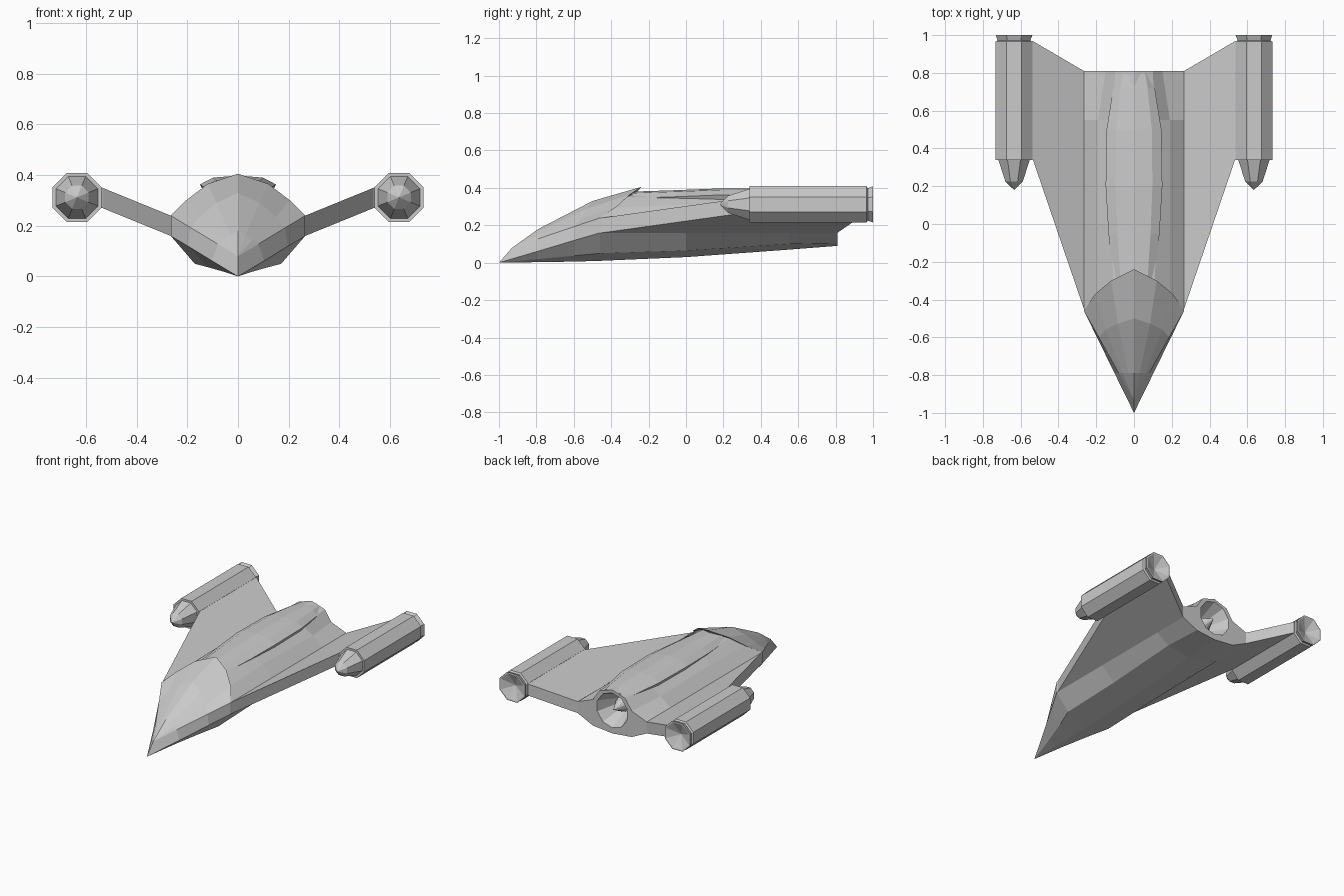
import bpy, bmesh, math

if "Cube" in bpy.data.objects:
    bpy.data.objects.remove(bpy.data.objects["Cube"])


def make(name, rings):
    """Closed loft through equal-length rings of points, capped at both ends."""
    bm = bmesh.new()
    vs = [[bm.verts.new(p) for p in r] for r in rings]
    n = len(vs[0])
    for a, b in zip(vs, vs[1:]):
        for i in range(n):
            j = (i + 1) % n
            bm.faces.new((a[i], a[j], b[j], b[i]))
    bm.faces.new(vs[0])
    bm.faces.new(vs[-1][::-1])
    bmesh.ops.remove_doubles(bm, verts=bm.verts, dist=0.0005)
    bmesh.ops.dissolve_degenerate(bm, edges=bm.edges, dist=0.0005)
    bmesh.ops.recalc_face_normals(bm, faces=bm.faces)
    me = bpy.data.meshes.new(name)
    bm.to_mesh(me)
    bm.free()
    ob = bpy.data.objects.new(name, me)
    bpy.context.collection.objects.link(ob)
    return ob


def mirror_ring(half):
    """Half ring from top centre to bottom centre -> full ring."""
    return half + [(-x, y, z) for x, y, z in half[-2:0:-1]]


def lathe(name, cx, cz, profile, sides=8):
    """Turn a (y, radius) profile about an axis running front to back."""
    rings = []
    for y, r in profile:
        r = max(r, 0.0001)
        ang = [2 * math.pi * (i + 0.5) / sides for i in range(sides)]
        rings.append([(cx + r * math.cos(a), y, cz + r * math.sin(a)) for a in ang])
    return make(name, rings)


# Hull: (y, canopy slant, lower offset, half section from top to keel)
SLANT = (1, 0.73, 0.41, 0, 0, 0, 0)
C, D = (.265, .24), (.265, .16)
sections = [
    (-.93, 0, -.07, [(0, .08)] * 4 + [(0, 0)] * 3),
    (-.79, 0, 0, [(0, .18), (.03, .165), (.06, .147), (.08, .128),
                  (.103, .062), (.06, .02), (0, .003)]),
    (-.60, .10, 0, [(0, .33), (.085, .29), (.15, .235), (.186, .192),
                    (.196, .119), (.12, .037), (0, .006)]),
    (-.46, .22, 0, [(0, .405), (.12, .365), (.205, .30), C, D, (.17, .05), (0, .01)]),
    (-.46, .20, 0, [(0, .38), (.11, .352), (.19, .295), C, D, (.17, .05), (0, .01)]),
    (0, 0, 0, [(0, .38), (.12, .352), (.19, .31), C, D, (.17, .065), (0, .03)]),
    (.55, 0, 0, [(0, .385), (.11, .355), (.19, .30), C, D, (.17, .10), (0, .07)]),
    (.81, 0, 0, [(0, .392), (.10, .36), (.15, .285), C, D, (.15, .105), (0, .09)]),
]
rings = []
for y, s, low, pts in sections:
    rings.append(mirror_ring([(x, y + s * SLANT[i] + (low if i > 3 else 0), z)
                              for i, (x, z) in enumerate(pts)]))
hull = make("hull", rings)

# Raised spine: (y, half width, top height)
spine = make("spine", [
    mirror_ring([(0, y, t), (w * .65, y, t - .008), (w, y, t - .035),
                 (w - .03, y, .30), (0, y, .30)])
    for y, w, t in [(-.29, .11, .38), (-.05, .135, .388), (.2, .15, .398),
                    (.5, .145, .398), (.72, .11, .39), (.80, .09, .385)]])

# Rear nozzle recess cut into hull and spine, with a central spike
cutter = lathe("nozzle_cutter", 0, .25, [(.65, .05), (.83, .13)], 10)
cutter.hide_render = True
for ob in (hull, spine):
    mod = ob.modifiers.new("nozzle", 'BOOLEAN')
    mod.operation = 'DIFFERENCE'
    mod.solver = 'EXACT'
    mod.object = cutter
    bpy.context.view_layer.objects.active = ob
    bpy.ops.object.modifier_apply(modifier="nozzle")
bpy.data.objects.remove(cutter)
lathe("nozzle_spike", 0, .25, [(.62, .03), (.70, .05), (.80, 0)], 10)

# Wings and wing-tip engine pods
for side, label in ((1, "right"), (-1, "left")):
    make(label + "_wing", [
        [(side * x, y0, z), (side * x, y1, z), (side * x, y1, z + .08), (side * x, y0, z + .08)]
        for x, y0, y1, z in [(.25, -.45, .805, .155), (.265, -.45, .81, .16),
                             (.535, .34, .968, .27), (.56, .36, .965, .28)]])
    lathe(label + "_engine", side * .635, .312,
          [(.18, 0), (.225, .05), (.34, .09), (.34, .105), (.965, .105),
           (.972, .094), (1.0, .105), (1.0, .095), (.96, 0)])
